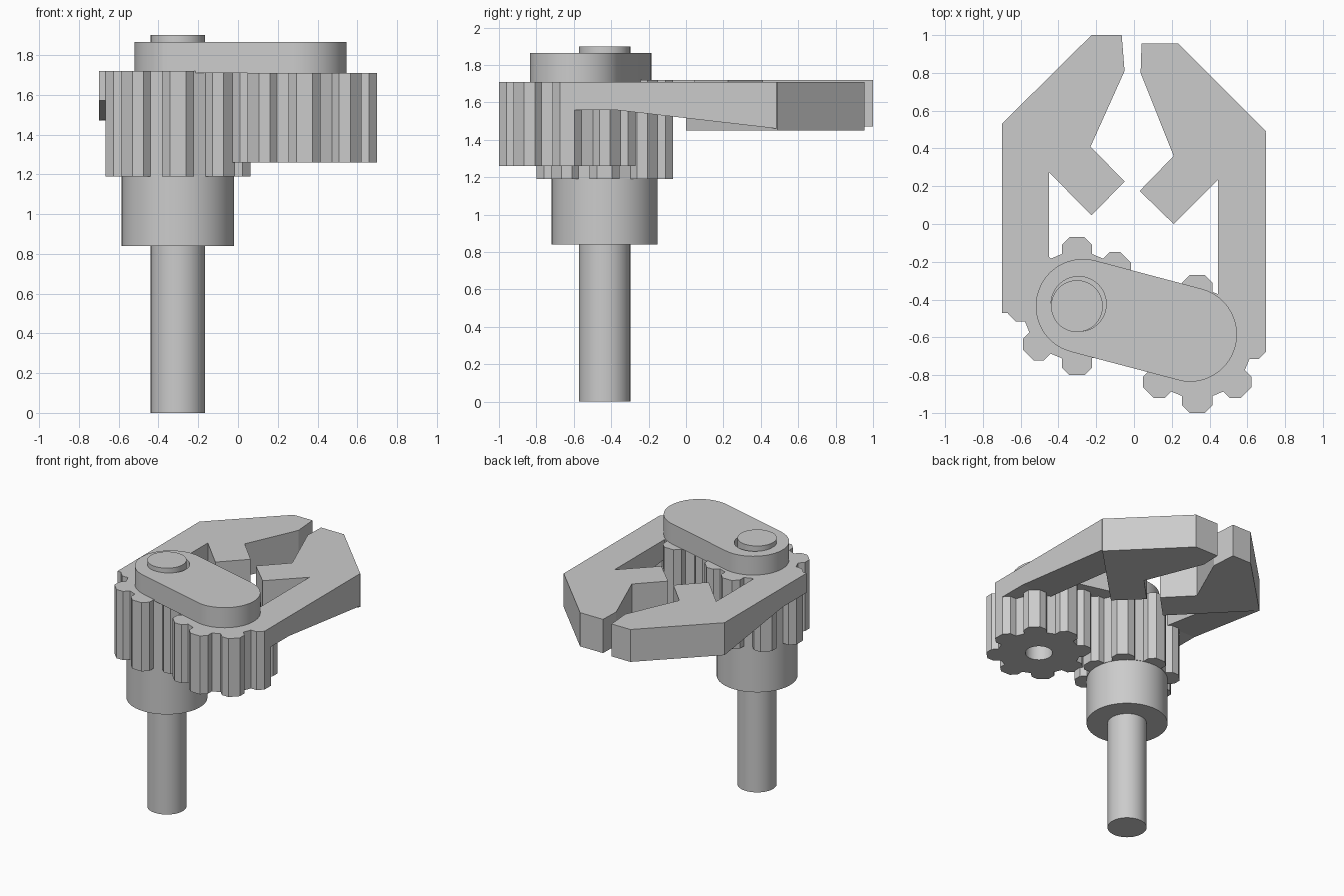
import bpy, bmesh
from math import cos, sin, pi, radians, atan2
from mathutils import Vector

cube = bpy.data.objects.get("Cube")
if cube:
    bpy.data.objects.remove(cube, do_unlink=True)

grey = bpy.data.materials.new("light_grey")
grey.use_nodes = True
COLOUR = (0.6, 0.6, 0.6, 1)
grey.diffuse_color = COLOUR
grey.node_tree.nodes["Principled BSDF"].inputs["Base Color"].default_value = COLOUR


def prism(name, loops, low, high, along_x=False):
    """Extrude an outline (with optional hole loops) along z, or along x."""
    place = (lambda p: (low, p[0], p[1])) if along_x else (lambda p: (p[0], p[1], low))
    depth = high - low
    bm = bmesh.new()
    edges = []
    for loop in loops:
        vs = [bm.verts.new(place(p)) for p in loop]
        edges += [bm.edges.new((a, b)) for a, b in zip(vs, vs[1:] + vs[:1])]
    bmesh.ops.triangle_fill(bm, edges=edges, use_beauty=True, use_dissolve=False)
    out = bmesh.ops.extrude_face_region(bm, geom=bm.faces[:], use_keep_orig=True)
    moved = [g for g in out["geom"] if isinstance(g, bmesh.types.BMVert)]
    bmesh.ops.translate(bm, verts=moved, vec=(depth, 0, 0) if along_x else (0, 0, depth))
    bmesh.ops.recalc_face_normals(bm, faces=bm.faces[:])
    for f in bm.faces:
        f.smooth = True
    mesh = bpy.data.meshes.new(name)
    bm.to_mesh(mesh)
    bm.free()
    mesh.set_sharp_from_angle(angle=radians(6.2))
    mesh.materials.append(grey)
    obj = bpy.data.objects.new(name, mesh)
    bpy.context.collection.objects.link(obj)
    return obj


def arc(centre, radius, start=0, sweep=2 * pi, steps=64):
    return [(centre[0] + radius * cos(start + sweep * i / steps),
             centre[1] + radius * sin(start + sweep * i / steps)) for i in range(steps)]


def gear_outline(centre, teeth=8):
    """Chamfered straight-sided teeth around a root circle."""
    tooth = [(0.276, -0.08), (0.325, -0.08), (0.365, -0.04),
             (0.365, 0.04), (0.325, 0.08), (0.276, 0.08)]
    pts = []
    for i in range(teeth):
        a = 2 * pi * i / teeth
        pts += [(centre[0] + r * cos(a) - t * sin(a),
                 centre[1] + r * sin(a) + t * cos(a)) for r, t in tooth]
    return pts


def capsule(a, b, radius):
    d = Vector(b) - Vector(a)
    ang = atan2(d.y, d.x)
    return (arc(a, radius, ang + pi / 2, pi, 33)[:-1] + arc(a, radius, ang + 3 * pi / 2, pi, 1)
            + arc(b, radius, ang - pi / 2, pi, 32)[1:] + arc(b, radius, ang + pi / 2, pi, 1))


DRIVE = (-0.302, -0.435)
IDLER = (0.335, -0.635)

# Drive shaft and collar
prism("drive_shaft", [arc(DRIVE, 0.137)], 0, 1.90)
prism("shaft_collar", [arc(DRIVE, 0.283)], 0.84, 1.19)

# Meshing gears
prism("drive_gear", [gear_outline(DRIVE)], 1.19, 1.72)
prism("idler_gear", [gear_outline(IDLER), arc(IDLER, 0.095)], 1.26, 1.71)

# Link plate with shaft hole
prism("link_plate", [capsule((-0.27, -0.435), (0.295, -0.585), 0.25),
                     arc((-0.293, -0.424), 0.146)], 1.71, 1.865)

# Gripper jaws
prism("right_jaw", [[(-0.70, 0.53), (-0.225, 1.0), (-0.065, 1.0), (-0.05, 0.81),
                     (-0.23, 0.41), (-0.05, 0.225), (-0.225, 0.045)]], 1.47, 1.72)
prism("left_jaw", [[(0.70, 0.49), (0.235, 0.955), (0.04, 0.955), (0.035, 0.80),
                    (0.21, 0.36), (0.03, 0.175), (0.21, 0.0)]], 1.45, 1.71)


# Arms with a sloping underside
def arm(name, x0, x1, back, front, top):
    prism(name, [[(back, top), (front, top), (front, top - 0.25),
                  (back + 0.29, top - 0.15), (back, top - 0.15)]], x0, x1, along_x=True)


arm("right_arm", -0.70, -0.45, -0.47, 0.53, 1.72)
arm("left_arm", 0.445, 0.70, -0.67, 0.485, 1.71)
